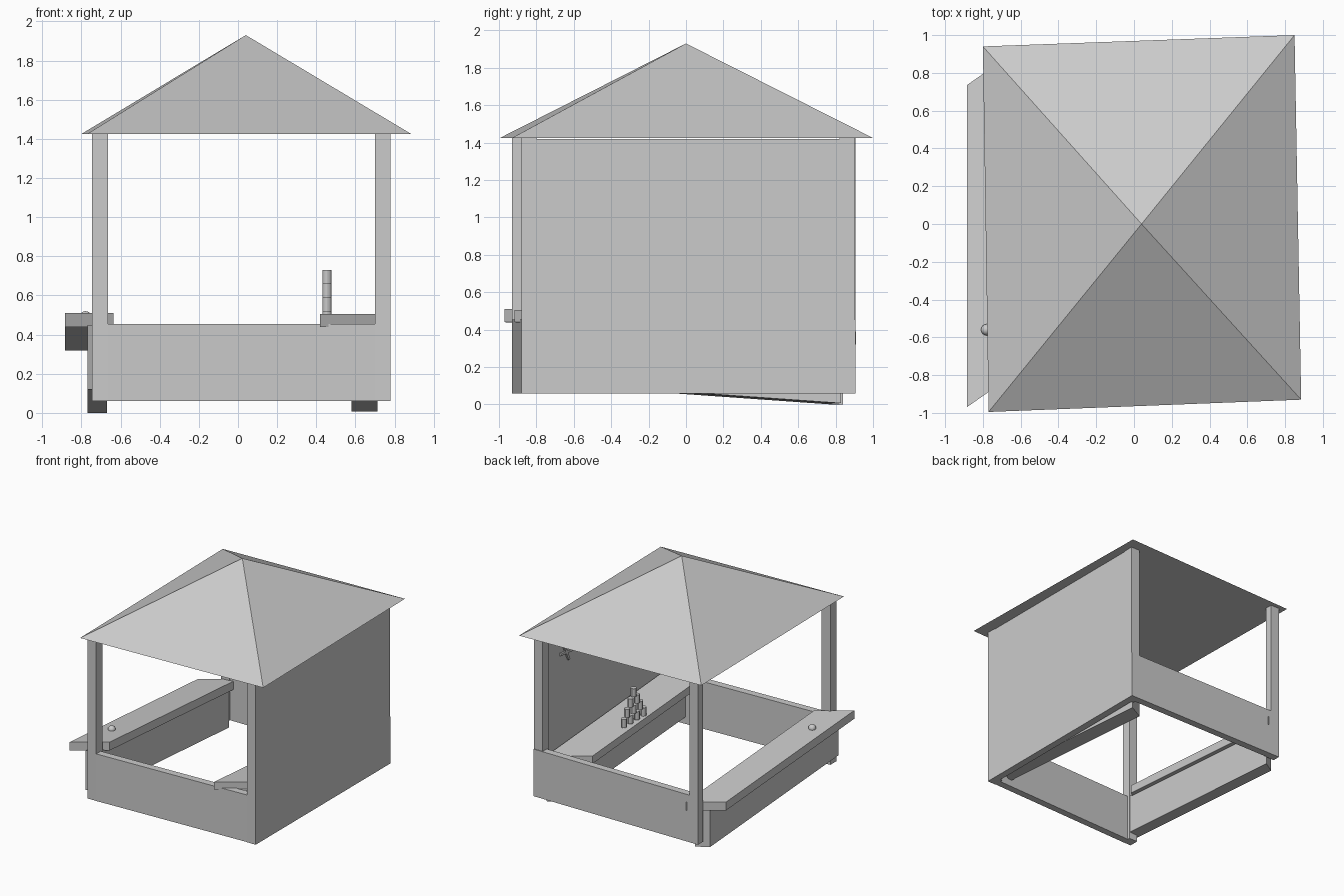
import bpy, math
from mathutils import Vector

if "Cube" in bpy.data.objects:
    bpy.data.objects.remove(bpy.data.objects["Cube"])


def mesh_object(name, verts, faces):
    me = bpy.data.meshes.new(name)
    me.from_pydata(verts, [], faces)
    me.update()
    ob = bpy.data.objects.new(name, me)
    bpy.context.collection.objects.link(ob)
    return ob


def slab(name, x0, x1, y0, y1, z0, z1, skew=0.0, drop=0.0):
    """Box; skew slides the x1 side along y, drop lowers the y1 end."""
    verts = []
    for z in (z0, z1):
        verts += [(x0, y0, z), (x1, y0 + skew, z),
                  (x1, y1 + skew, z - drop), (x0, y1, z - drop)]
    faces = [(3, 2, 1, 0), (4, 5, 6, 7), (0, 1, 5, 4),
             (1, 2, 6, 5), (2, 3, 7, 6), (3, 0, 4, 7)]
    return mesh_object(name, verts, faces)


EAVE = 1.425
BASE = 0.06

# Slightly crooked pyramid roof
mesh_object("roof",
            [(-0.77, -0.995, EAVE), (0.885, -0.93, EAVE), (0.85, 1.0, EAVE),
             (-0.80, 0.94, EAVE), (0.04, 0.0, 1.93)],
            [(3, 2, 1, 0), (0, 1, 4), (1, 2, 4), (2, 3, 4), (3, 0, 4)])

# Corner posts
for name, x, y in (("front_left_post", -0.745, -0.93),
                   ("front_right_post", 0.70, -0.88),
                   ("back_left_post", -0.745, 0.84),
                   ("back_right_post", 0.70, 0.82)):
    slab(name, x, x + 0.08, y, y + (0.065 if x < 0 < y else 0.08), BASE, EAVE)
bpy.data.objects["back_right_post"].scale.y = 1.0

# Tall side wall and low front and back panels
slab("side_wall", 0.72, 0.78, -0.88, 0.84, BASE, 1.42)
slab("front_panel", -0.665, 0.70, -0.93, -0.87, BASE, 0.455, skew=0.052)
slab("back_panel", -0.665, 0.78, 0.845, 0.905, BASE, 0.455)

# Slanting serving counter with its panel
slab("counter_top", -0.885, -0.635, -0.97, 0.735, 0.44, 0.51, skew=0.175, drop=0.12)
slab("counter_panel", -0.77, -0.67, -0.92, 0.78, 0.12, 0.45, skew=0.06, drop=0.12)

# Slanting inner shelf with its panel
slab("shelf_top", 0.42, 0.71, -0.916, 0.64, 0.44, 0.505, skew=0.2, drop=0.113)
slab("shelf_panel", 0.58, 0.712, -0.84, 0.76, 0.12, 0.45, skew=0.07, drop=0.113)

# Pyramid of cans on the shelf
CAN_H, PITCH = 0.07, 0.086
for row in range(4):
    count = 4 - row
    for i in range(count):
        y = 0.045 + (i - (count - 1) / 2) * PITCH
        bpy.ops.mesh.primitive_cylinder_add(
            vertices=12, radius=0.023, depth=CAN_H,
            location=(0.455, y, 0.45 + CAN_H * (row + 0.5)))
        bpy.context.object.name = "can"
        bpy.ops.object.shade_smooth_by_angle()

# Throwing ball on the counter
bpy.ops.mesh.primitive_uv_sphere_add(segments=16, ring_count=10, radius=0.03,
                                     location=(-0.78, -0.56, 0.49))
bpy.context.object.name = "ball"
bpy.ops.object.shade_smooth()

# Small crossed slats hung on the inside of the wall
for name, angle in (("wall_slat_a", 65), ("wall_slat_b", 5)):
    ob = slab(name, -0.01, 0.01, -0.08, 0.08, -0.01, 0.01)
    ob.location = Vector((0.715, 0.57, 1.16))
    ob.rotation_euler.x = math.radians(angle)
